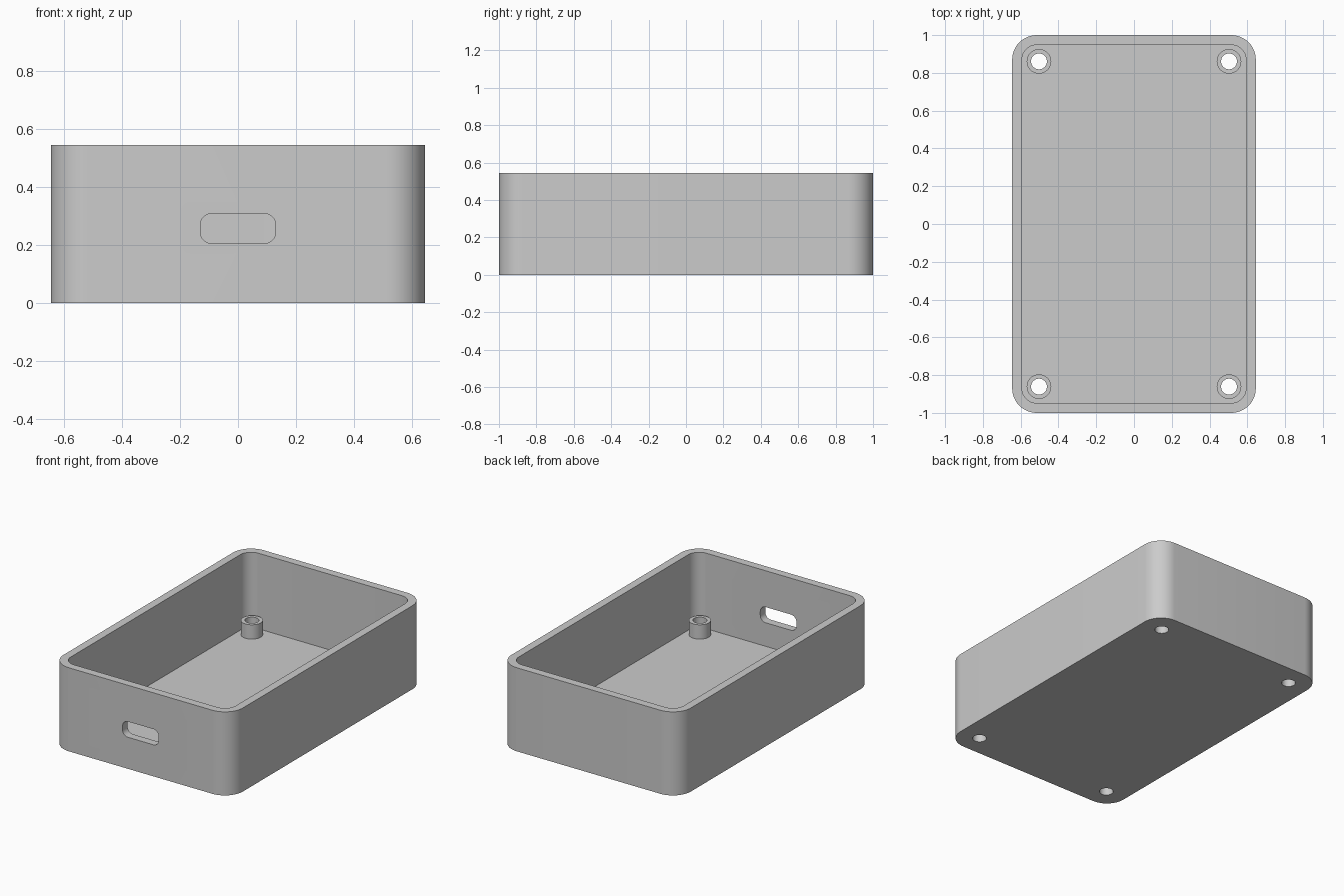
import bpy
import bmesh
from math import cos, sin, pi, radians
from mathutils import Matrix

cube = bpy.data.objects.get("Cube")
if cube:
    bpy.data.objects.remove(cube, do_unlink=True)

# Main dimensions
HALF_X, HALF_Y, HEIGHT = 0.645, 1.0, 0.543
WALL, CORNER = 0.052, 0.13
POST_X, POST_Y, POST_TOP = 0.503, 0.861, 0.145
POST_RADIUS, HOLE_RADIUS = 0.065, 0.042

grey = bpy.data.materials.new("plain grey")
grey.use_nodes = True
colour = (0.6, 0.6, 0.6, 1)
grey.diffuse_color = colour
grey.node_tree.nodes["Principled BSDF"].inputs["Base Color"].default_value = colour


def rounded_rect(hx, hy, r, steps=12):
    """Outline of a rectangle with rounded corners."""
    points = []
    for i, (sx, sy) in enumerate([(1, 1), (-1, 1), (-1, -1), (1, -1)]):
        for k in range(steps + 1):
            a = (i + k / steps) * pi / 2
            points.append((sx * (hx - r) + r * cos(a), sy * (hy - r) + r * sin(a)))
    return points


def circle(r, steps=48):
    return [(r * cos(2 * pi * k / steps), r * sin(2 * pi * k / steps)) for k in range(steps)]


def prism(name, outline, low, high, matrix=Matrix()):
    """Extrude an outline along z, then place it with a matrix."""
    bm = bmesh.new()
    base = bm.faces.new([bm.verts.new((x, y, low)) for x, y in outline])
    top = bmesh.ops.extrude_face_region(bm, geom=[base])["geom"]
    moved = [v for v in top if isinstance(v, bmesh.types.BMVert)]
    bmesh.ops.translate(bm, verts=moved, vec=(0, 0, high - low))
    bmesh.ops.transform(bm, matrix=matrix, verts=bm.verts)
    bmesh.ops.recalc_face_normals(bm, faces=bm.faces)
    mesh = bpy.data.meshes.new(name)
    bm.to_mesh(mesh)
    bm.free()
    mesh.materials.append(grey)
    obj = bpy.data.objects.new(name, mesh)
    bpy.context.collection.objects.link(obj)
    return obj


def cut(target, cutter):
    """Subtract the cutter, apply the result and remove the cutter."""
    cutter.hide_render = True
    mod = target.modifiers.new("cut", 'BOOLEAN')
    mod.operation = 'DIFFERENCE'
    mod.solver = 'EXACT'
    mod.object = cutter
    bpy.context.view_layer.objects.active = target
    bpy.ops.object.modifier_apply(modifier=mod.name)
    bpy.data.objects.remove(cutter, do_unlink=True)


# Open tray with an inner cavity
tray = prism("tray", rounded_rect(HALF_X, HALF_Y, CORNER), 0, HEIGHT)
cavity = rounded_rect(HALF_X - WALL, HALF_Y - WALL, CORNER - WALL)
cut(tray, prism("cavity_cutter", cavity, WALL, HEIGHT + 0.1))

# Rounded cable slot through the front wall
upright = Matrix.Translation((0, -HALF_Y, 0.256)) @ Matrix.Rotation(pi / 2, 4, 'X')
cut(tray, prism("slot_cutter", rounded_rect(0.13, 0.051, 0.039), -0.1, 0.1, upright))

# Screw posts in the corners, with holes through the floor
parts = [tray]
for depth, sy in (("front", -1), ("back", 1)):
    for side, sx in (("right", -1), ("left", 1)):
        place = Matrix.Translation((sx * POST_X, sy * POST_Y, 0))
        post = prism(f"{depth}_{side}_post", circle(POST_RADIUS), WALL, POST_TOP, place)
        for part in (tray, post):
            cut(part, prism("hole_cutter", circle(HOLE_RADIUS), -0.1, 0.3, place))
        parts.append(post)

# Smooth curved walls, keep the edges sharp
bpy.ops.object.select_all(action='DESELECT')
for part in parts:
    part.select_set(True)
bpy.context.view_layer.objects.active = tray
bpy.ops.object.shade_smooth_by_angle(angle=radians(30))
